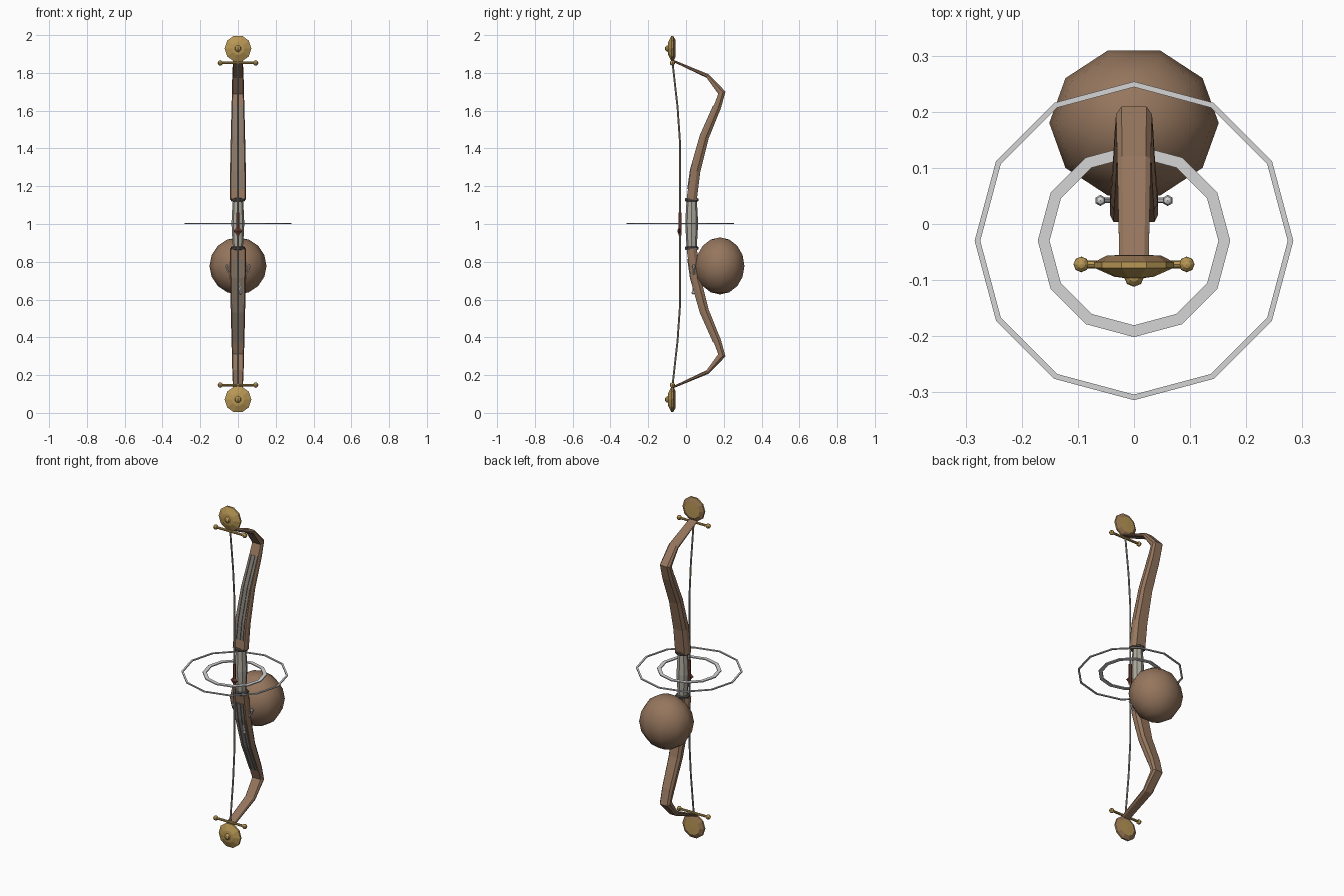
import bpy, bmesh, math
from mathutils import Vector, Matrix

if "Cube" in bpy.data.objects:
    bpy.data.objects.remove(bpy.data.objects["Cube"])


def mat(name, col):
    m = bpy.data.materials.new(name)
    m.diffuse_color = (*col, 1)
    m.use_nodes = True
    m.node_tree.nodes["Principled BSDF"].inputs["Base Color"].default_value = m.diffuse_color
    return m


WOOD = mat("brown wood", (0.30, 0.18, 0.11))
GOLD = mat("gold", (0.48, 0.31, 0.09))
BRONZE = mat("bronze", (0.29, 0.17, 0.08))
SILVER = mat("silver", (0.66, 0.66, 0.66))
GRIP = mat("grip grey", (0.42, 0.40, 0.34))
DARK = mat("dark iron", (0.07, 0.06, 0.06))
INLAY = mat("inlay grey", (0.20, 0.19, 0.17))
CORD = mat("cord", (0.36, 0.33, 0.27))
RED = mat("dark red", (0.16, 0.05, 0.03))


def finish(name, bm, *mats):
    bmesh.ops.recalc_face_normals(bm, faces=bm.faces)
    me = bpy.data.meshes.new(name)
    bm.to_mesh(me)
    bm.free()
    for m in mats:
        me.materials.append(m)
    ob = bpy.data.objects.new(name, me)
    bpy.context.collection.objects.link(ob)
    return ob


def skin(bm, rings, closed=False):
    """Join equal rings of points into a tube."""
    vs = [[bm.verts.new(p) for p in r] for r in rings]
    n = len(vs[0])
    pairs = list(zip(vs, vs[1:])) + ([(vs[-1], vs[0])] if closed else [])
    for a, b in pairs:
        for i in range(n):
            bm.faces.new((a[i], a[(i + 1) % n], b[(i + 1) % n], b[i]))
    if not closed:
        bm.faces.new(vs[0])
        bm.faces.new(vs[-1])


def lathe(name, prof, n, centre, axis, *mats):
    """Turn (radius, height) points about an axis."""
    bm = bmesh.new()
    q = Vector(axis).to_track_quat('Z', 'Y')
    skin(bm, [[Vector(centre) + q @ Vector((r * math.cos(2 * math.pi * i / n), r * math.sin(2 * math.pi * i / n), h))
               for i in range(n)] for r, h in prof])
    return finish(name, bm, *mats)


def tube(name, pts, r, n, m):
    """Tube along points."""
    bm = bmesh.new()
    pts = [Vector(p) for p in pts]
    rings = []
    for i, p in enumerate(pts):
        t = (pts[min(i + 1, len(pts) - 1)] - pts[max(i - 1, 0)]).normalized()
        u = Vector((0, 1, 0)) if abs(t.y) < 0.7 else Vector((1, 0, 0))
        u = (u - t * u.dot(t)).normalized()
        v = t.cross(u)
        rings.append([p + r * (u * math.cos(2 * math.pi * k / n) + v * math.sin(2 * math.pi * k / n))
                      for k in range(n)])
    skin(bm, rings)
    return finish(name, bm, m)


def ball(name, c, r, m, seg=8, rows=6, scale=(1, 1, 1), turn=0.0):
    bm = bmesh.new()
    mx = Matrix.Translation(c) @ Matrix.Diagonal((*scale, 1)) @ Matrix.Rotation(turn, 4, 'Z')
    bmesh.ops.create_uvsphere(bm, u_segments=seg, v_segments=rows, radius=r, matrix=mx)
    return finish(name, bm, m)


# limb stations: y, z, half width, half thickness
LIMB = [(0.030, 1.13, .043, .027), (0.050, 1.28, .042, .026), (0.098, 1.46, .038, .023),
        (0.166, 1.62, .034, .020), (0.190, 1.695, .032, .020), (0.115, 1.783, .030, .011),
        (-0.070, 1.865, .026, .005)]


def limb_frames():
    out = []
    for i, (y, z, w, t) in enumerate(LIMB):
        a, b = LIMB[max(i - 1, 0)], LIMB[min(i + 1, len(LIMB) - 1)]
        d = Vector((0, b[0] - a[0], b[1] - a[1])).normalized()
        out.append((Vector((0, y, z)), Vector((0, d.z, -d.y)), w, t))
    return out


def flip(p, s):
    return Vector((p.x, p.y, p.z if s > 0 else 2 - p.z))


for s, side in ((1, "upper"), (-1, "lower")):
    Z = lambda z: z if s > 0 else 2 - z
    fr = limb_frames()
    # curved limb with chamfered back
    bm = bmesh.new()
    shape = [(-.85, -1), (.85, -1), (1, -.5), (1, .3), (.7, 1), (-.7, 1), (-1, .3), (-1, -.5)]
    skin(bm, [[flip(p + Vector((a * w, 0, 0)) + n * b * t, s) for a, b in shape] for p, n, w, t in fr])
    finish(side + "_limb", bm, WOOD)
    # inlaid strips on the limb front
    for k, (cx, hw) in enumerate(((0, .009), (-.021, .006), (.021, .006))):
        bm = bmesh.new()
        rings = []
        for i, (p, n, w, t) in enumerate(fr[:4]):
            if i == 0:
                p = p.lerp(fr[1][0], 0.35)
            rings.append([flip(p + Vector((cx + a * hw, 0, 0)) - n * (t + b), s)
                          for a, b in ((-1, -.003), (1, -.003), (1, .004), (-1, .004))])
        skin(bm, rings)
        finish(f"{side}_inlay_{k}", bm, INLAY)
    # tip disc, gold with a bronze rim behind
    ob = lathe(side + "_tip_disc", [(.004, -.024), (.035, -.020), (.071, -.004), (.071, .006),
               (.048, .018), (.004, .019)], 10, (0, -.074, Z(1.929)), (0, 1, 0), GOLD, BRONZE)
    for f in ob.data.polygons:
        if f.normal.y > 0.2 and f.center.y < -.0565:
            f.material_index = 1
    ball(side + "_tip_boss", (0, -.094, Z(1.929)), .018, GOLD)
    # crossbar with ball ends
    zb = Z(1.853)
    tube(side + "_crossbar", [(-.095, -.072, zb), (.095, -.072, zb)], .007, 8, GOLD)
    for x in (-.094, .094):
        ball(side + "_crossbar_ball", (x, -.072, zb), .014, GOLD)
    # collar of the grip
    lathe(side + "_collar", [(.030, -.010), (.038, -.006), (.038, .006), (.030, .010)], 10,
          (0, .03, Z(1.128)), (0, 0, 1), DARK)

# grip
lathe("grip", [(.027, -.125), (.031, -.06), (.034, 0), (.031, .06), (.027, .125)], 8,
      (0, .03, 1.004), (0, 0, 1), GRIP)

# string and its wrapped centre
tube("bow_string", [(0, -.072, .14), (0, -.045, .38), (0, -.031, .58), (0, -.031, 1.0),
     (0, -.031, 1.42), (0, -.045, 1.62), (0, -.072, 1.86)], .005, 6, CORD)
tube("string_wrap", [(0, -.032, .94), (0, -.032, 1.06)], .009, 6, RED)
lathe("red_stud", [(.002, -.010), (.024, 0), (.002, .010)], 4, (0, -.036, .963), (0, 1, 0), RED)

# flat twelve-sided rings
for name, R, r in (("outer_ring", .279, .005), ("inner_ring", .161, .0105)):
    bm = bmesh.new()
    rings = []
    for i in range(12):
        a = math.tau * i / 12
        rings.append([((R + dr) * math.cos(a), -.03 + (R + dr) * math.sin(a), 1.003 + dz)
                      for dr, dz in ((-r, -.003), (r, -.003), (r, .003), (-r, .003))])
    skin(bm, rings, True)
    finish(name, bm, SILVER)

# round pouch behind the lower limb
ob = ball("round_pouch", (0, .18, .778), .151, WOOD, 10, 8, (1, .9, 1), math.pi / 10)
for f in ob.data.polygons:
    f.use_smooth = True

# hanging metal hook with pendant
arc = [(.060 * math.cos(a), .042, .775 + .058 * math.sin(a))
       for a in [math.pi + math.pi * i / 8 for i in range(9)]]
tube("hook", arc, .005, 6, SILVER)
for x in (-.060, .060):
    ball("hook_ball", (x, .042, .775), .010, SILVER, 6, 4)
tube("pendant_rod", [(0, .030, .79), (.006, .036, .72), (.014, .038, .64)], .004, 6, SILVER)
ball("pendant_ball", (.014, .038, .636), .009, SILVER, 6, 4)
